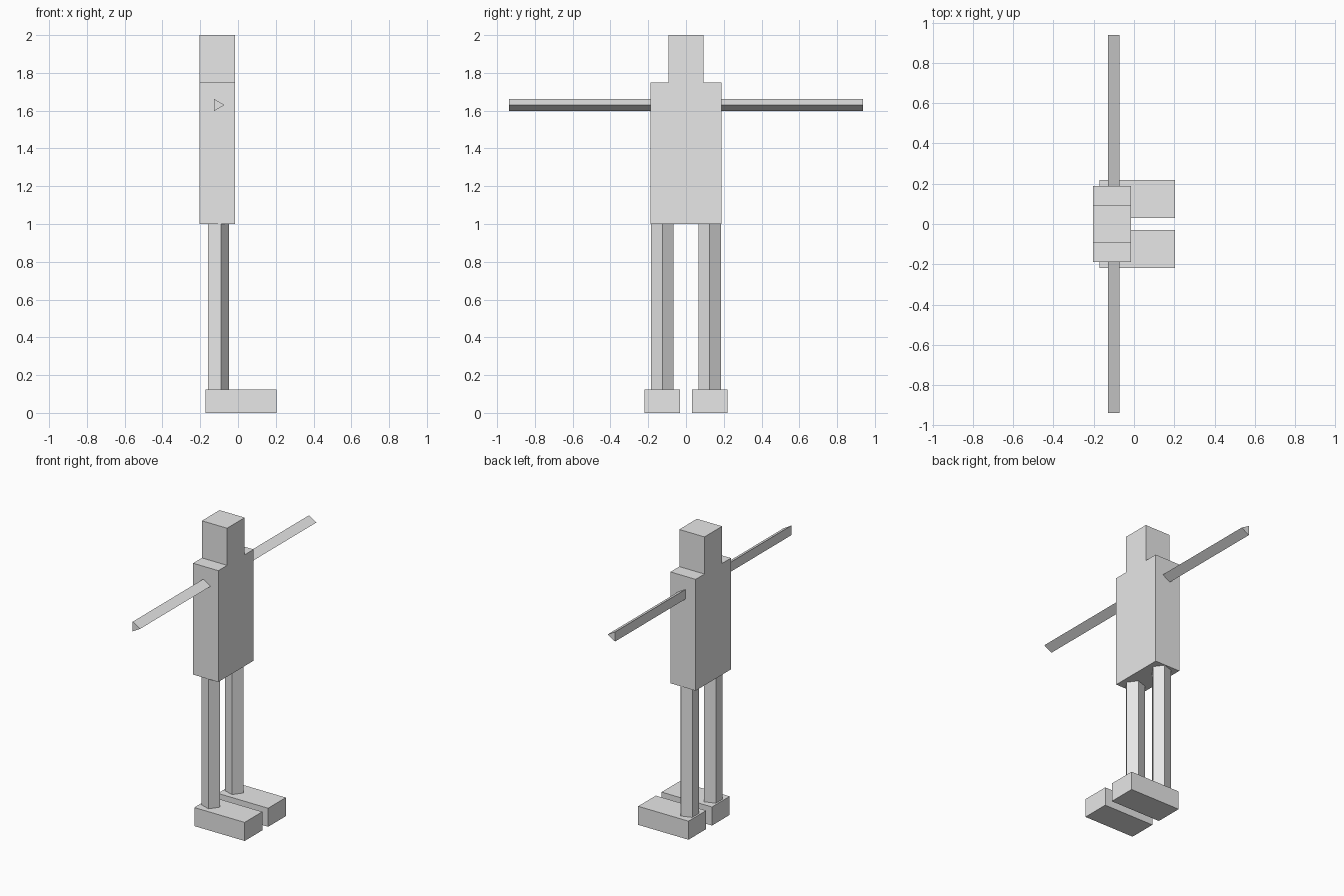
import bpy
import bmesh
from math import cos, sin, tau
from mathutils import Vector

default = bpy.data.objects.get("Cube")
if default:
    bpy.data.objects.remove(default, do_unlink=True)

# One plain colour for the whole figure
grey = bpy.data.materials.new("light_grey")
grey.use_nodes = True
grey.diffuse_color = (0.8, 0.8, 0.8, 1)
grey.node_tree.nodes["Principled BSDF"].inputs["Base Color"].default_value = (0.8, 0.8, 0.8, 1)


def extrude(name, outline, offset):
    """Closed flat-shaded prism: an outline pushed along an offset."""
    bm = bmesh.new()
    face = bm.faces.new([bm.verts.new(p) for p in outline])
    result = bmesh.ops.extrude_face_region(bm, geom=[face], use_keep_orig=True)
    moved = [g for g in result["geom"] if isinstance(g, bmesh.types.BMVert)]
    bmesh.ops.translate(bm, verts=moved, vec=offset)
    bmesh.ops.recalc_face_normals(bm, faces=bm.faces)
    mesh = bpy.data.meshes.new(name)
    bm.to_mesh(mesh)
    bm.free()
    mesh.materials.append(grey)
    obj = bpy.data.objects.new(name, mesh)
    bpy.context.collection.objects.link(obj)
    return obj


def box(name, x, y, z):
    base = [(x[0], y[0], z[0]), (x[1], y[0], z[0]), (x[1], y[1], z[0]), (x[0], y[1], z[0])]
    return extrude(name, base, Vector((0, 0, z[1] - z[0])))


def ring(sides, radius):
    """Corners of a regular polygon, the first pointing along +x."""
    return [(radius * cos(tau * i / sides), radius * sin(tau * i / sides)) for i in range(sides)]


axis = -0.1094  # x of the upright body
half = 0.0938   # half of the body depth
depth = (axis - half, axis + half)

# Torso and head
box("torso", depth, (-2 * half, 2 * half), (1.0, 1.75))
box("head", depth, (-half, half), (1.75, 2.0))

# The figure faces +x, so its limbs are paired across y
for label, s in (("near", -1), ("far", 1)):
    box(label + "_foot", (-0.172, 0.203), sorted((s * 0.031, s * 0.219)), (0.0, 0.125))

    # Five-sided leg with a corner pointing forward
    leg = [(axis + a, s * 0.125 + b, 0.125) for a, b in ring(5, 0.0625)]
    extrude(label + "_leg", leg, Vector((0, 0, 0.875)))

    # Three-sided arm held straight out
    arm = [(axis + a, s * 2 * half, 1.63 + b) for a, b in ring(3, 0.0375)]
    extrude(label + "_arm", arm, Vector((0, s * 0.75, 0)))
